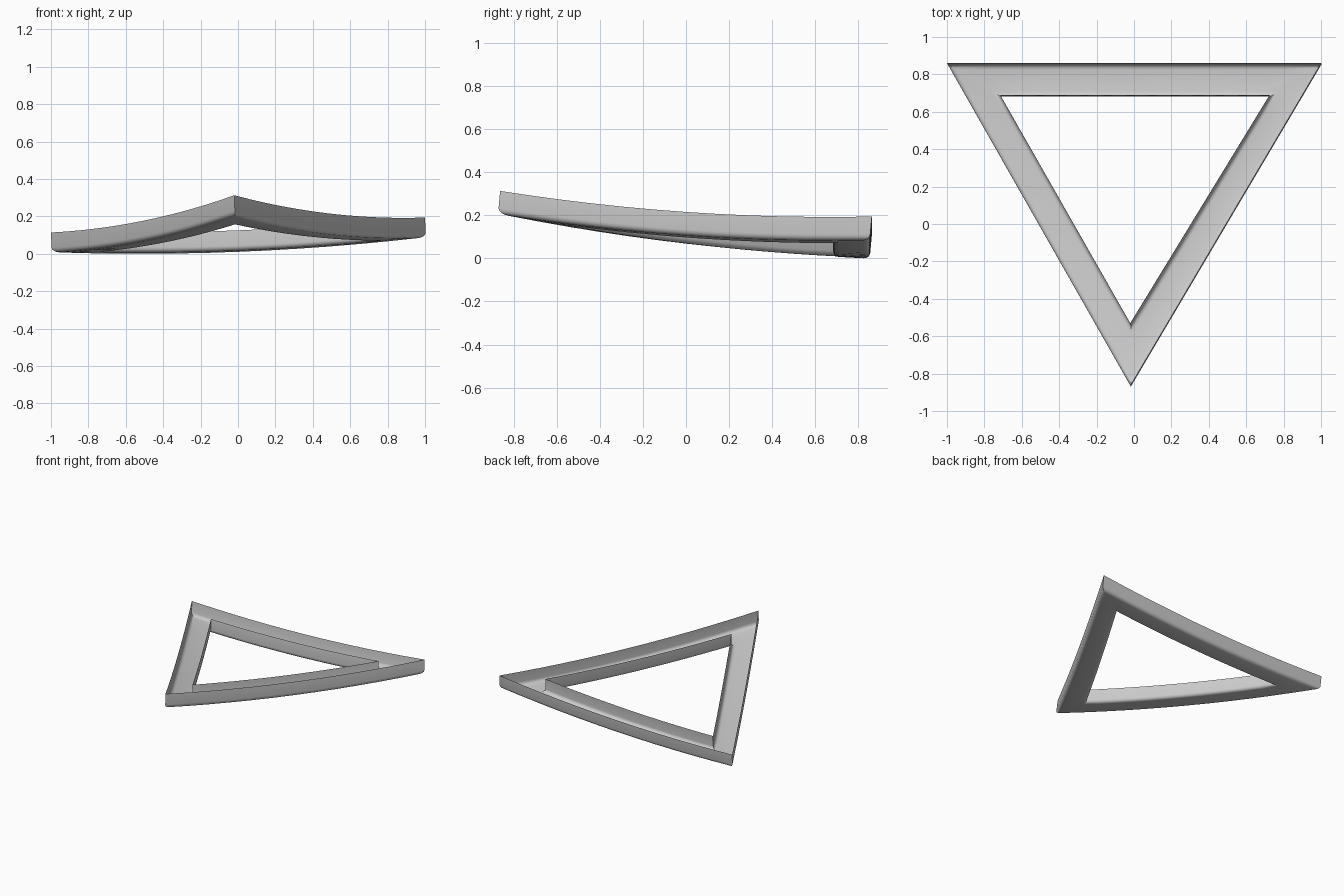
import bpy, bmesh, math
from mathutils import Vector

if "Cube" in bpy.data.objects:
    bpy.data.objects.remove(bpy.data.objects["Cube"])

# Corners of the outer and inner triangles (plan view)
OUTER = [Vector(p) for p in ((-1, 0.862), (-0.02, -0.862), (1, 0.862))]
INNER = [Vector(p) for p in ((-0.715, 0.69), (-0.02, -0.53), (0.725, 0.69))]
WIDTH, DEPTH, R, N = 0.165, 0.107, 0.026, 12
DOWN = Vector((0.04, -0.093, -1)).normalized()
CENTRE, RADIUS_SQ = Vector((0, 0.284)), 1.335


def rim_height(p):
    """Tilted plane bent into a shallow bowl; zero bend at the outer corners."""
    plane = 0.16 + 0.04 * p.x + 0.093 * (0.862 - p.y)
    return plane + 0.038 * ((p - CENTRE).length_squared - RADIUS_SQ)


# U-shaped channel section: (distance inward, depth below rim), open on top
section = [(0, 0)]
for i in range(5):
    a = math.radians(22.5 * i)
    section.append((R - R * math.cos(a), DEPTH - R + R * math.sin(a)))
section += [(WIDTH - d, h) for d, h in reversed(section)]

# Sweep the section round the triangle with mitred corners
bm = bmesh.new()
rings = []
for inward, depth in section:
    f = inward / WIDTH
    corners = [o.lerp(i, f) for o, i in zip(OUTER, INNER)]
    ring = []
    for k in range(3):
        for s in range(N):
            p = corners[k].lerp(corners[(k + 1) % 3], s / N)
            ring.append(bm.verts.new(Vector((p.x, p.y, rim_height(p))) + DOWN * depth))
    rings.append(ring)

for a, b in zip(rings, rings[1:]):
    for j in range(3 * N):
        k = (j + 1) % (3 * N)
        bm.faces.new((a[j], b[j], b[k], a[k]))

# Stand on the ground
low = min(v.co.z for v in bm.verts)
for v in bm.verts:
    v.co.z -= low

# Outer wall must face away from the centre
bm.normal_update()
bm.faces.ensure_lookup_table()
face = bm.faces[0]
if face.normal.dot(face.calc_center_median() - Vector((0, 0.28, 0.1))) < 0:
    bmesh.ops.reverse_faces(bm, faces=bm.faces[:])

mesh = bpy.data.meshes.new("triangular_trim")
bm.to_mesh(mesh)
bm.free()
trim = bpy.data.objects.new("triangular_trim", mesh)
bpy.context.collection.objects.link(trim)
bpy.context.view_layer.objects.active = trim
trim.select_set(True)
bpy.ops.object.shade_smooth_by_angle(angle=math.radians(35))
